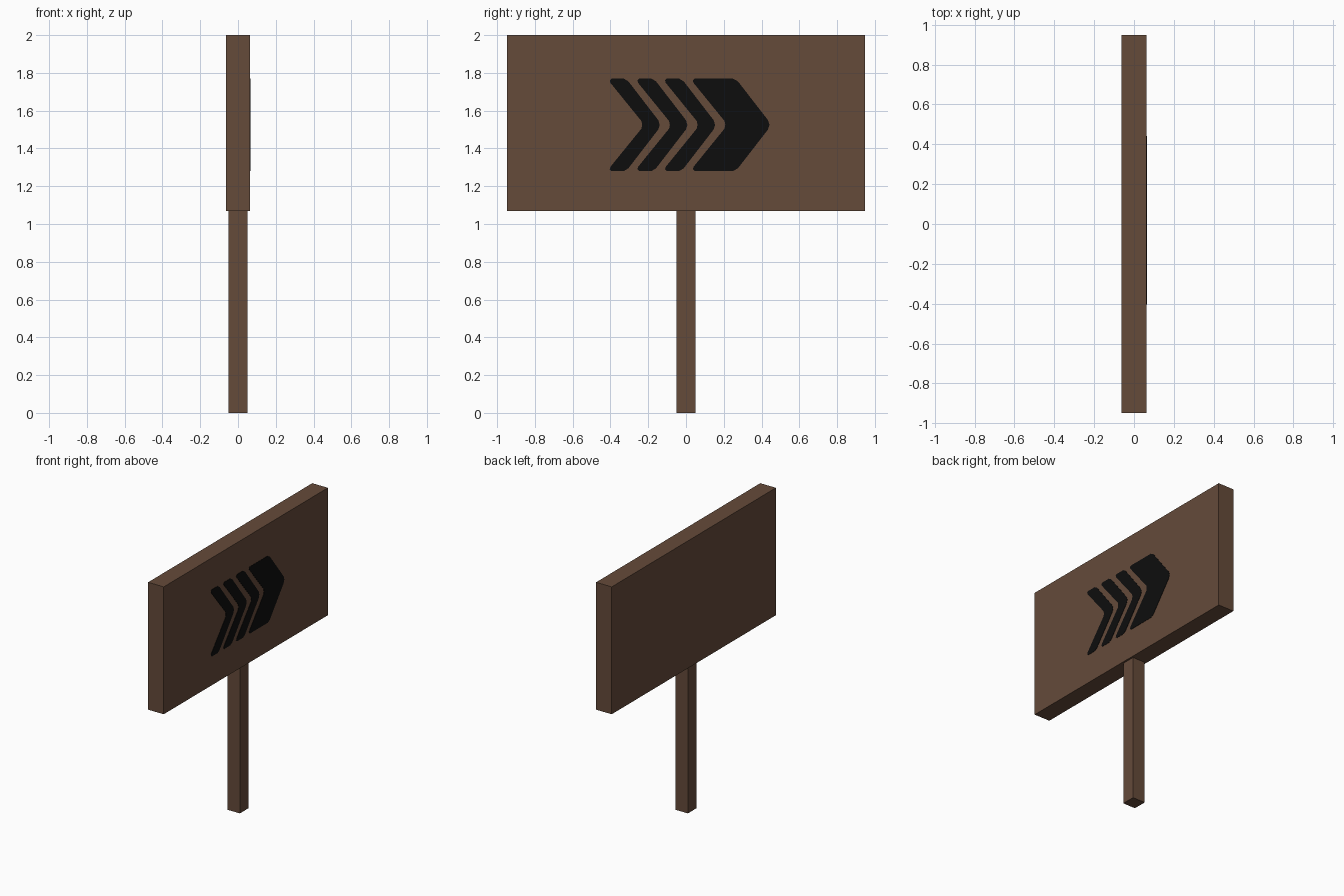
import bpy, bmesh

if "Cube" in bpy.data.objects:
    bpy.data.objects.remove(bpy.data.objects["Cube"])


def material(name, color):
    m = bpy.data.materials.new(name)
    m.diffuse_color = (*color, 1.0)
    m.use_nodes = True
    m.node_tree.nodes["Principled BSDF"].inputs["Base Color"].default_value = m.diffuse_color
    return m


wood = material("brown wood", (0.130, 0.069, 0.042))
black = material("black paint", (0.004, 0.004, 0.004))


def finish(name, bm, mat):
    bmesh.ops.recalc_face_normals(bm, faces=bm.faces)
    me = bpy.data.meshes.new(name)
    bm.to_mesh(me)
    bm.free()
    me.materials.append(mat)
    ob = bpy.data.objects.new(name, me)
    bpy.context.collection.objects.link(ob)
    return ob


def box(name, lo, hi, mat):
    bm = bmesh.new()
    bmesh.ops.create_cube(bm, size=1)
    for v in bm.verts:
        v.co = [(l + h) / 2 + c * (h - l) for l, h, c in zip(lo, hi, v.co)]
    return finish(name, bm, mat)


BOARD_X = 0.063   # half thickness of the board
MID_Z = 1.525     # centre line of the painted marks


def plate(name, upper, shift=0.0):
    """Thin plate on the +x face; upper half outline (y, height) is mirrored down."""
    lower = [(y, -h) for y, h in reversed(upper) if h > 0]
    bm = bmesh.new()
    verts = [bm.verts.new((BOARD_X - 0.001, y + shift, MID_Z + h)) for y, h in upper + lower]
    face = bm.faces.new(verts)
    ext = bmesh.ops.extrude_face_region(bm, geom=[face])
    moved = [g for g in ext["geom"] if isinstance(g, bmesh.types.BMVert)]
    bmesh.ops.translate(bm, verts=moved, vec=(0.003, 0, 0))
    return finish(name, bm, black)


# Post and board
box("post", (-0.05, -0.05, 0), (0.05, 0.05, 1.07), wood)
box("board", (-BOARD_X, -0.947, 1.07), (BOARD_X, 0.947, 2.0), wood)

# Three slim chevrons, then the solid arrow head
chevron = [(-0.232, 0.0), (-0.236, 0.02), (-0.400, 0.222), (-0.404, 0.235), (-0.395, 0.244),
           (-0.328, 0.244), (-0.305, 0.230), (-0.147, 0.025), (-0.139, 0.0)]
for i in range(3):
    plate(f"chevron_{i + 1}", chevron, i * 0.1465)

plate("arrow_head", [(0.208, 0.0), (0.204, 0.02), (0.040, 0.222), (0.036, 0.235), (0.045, 0.244),
                     (0.250, 0.244), (0.275, 0.230), (0.434, 0.025), (0.442, 0.0)])
